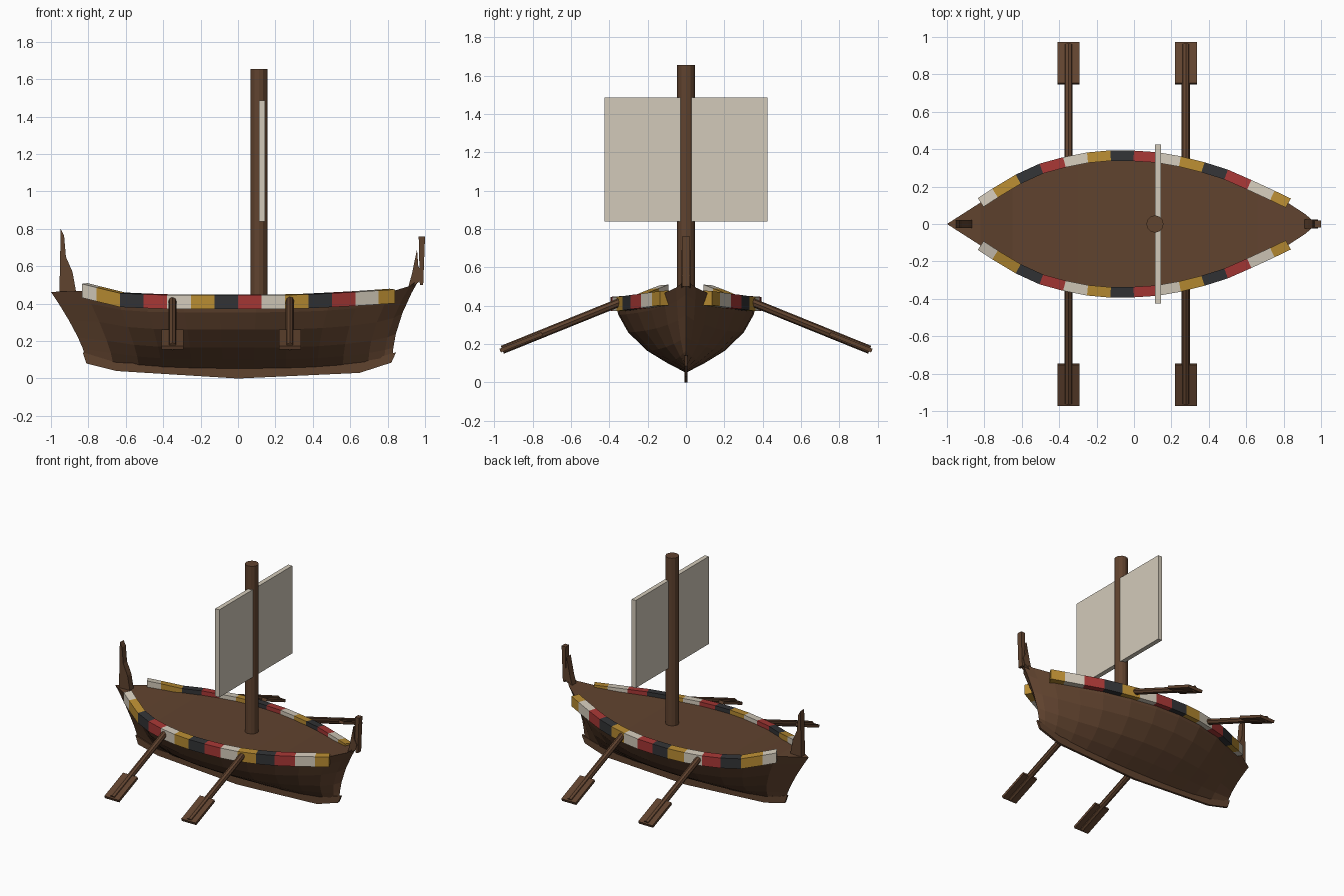
import bpy, bmesh, math
from mathutils import Vector, Matrix

if "Cube" in bpy.data.objects:
    bpy.data.objects.remove(bpy.data.objects["Cube"])


def material(name, rgb):
    m = bpy.data.materials.new(name)
    m.diffuse_color = (*rgb, 1)
    m.use_nodes = True
    m.node_tree.nodes["Principled BSDF"].inputs["Base Color"].default_value = m.diffuse_color
    return m


WOOD = material("brown wood", (0.118, 0.056, 0.028))
CREAM = material("cream", (0.65, 0.59, 0.49))
GOLD = material("gold", (0.48, 0.26, 0.032))
BLACK = material("charcoal", (0.032, 0.033, 0.036))
RED = material("red", (0.38, 0.038, 0.035))


def finish(name, bm, mats):
    bmesh.ops.remove_doubles(bm, verts=bm.verts, dist=0.0005)
    bmesh.ops.recalc_face_normals(bm, faces=bm.faces)
    me = bpy.data.meshes.new(name)
    bm.to_mesh(me)
    bm.free()
    for m in mats:
        me.materials.append(m)
    ob = bpy.data.objects.new(name, me)
    bpy.context.collection.objects.link(ob)
    return ob


def box(name, lo, hi, mat):
    bm = bmesh.new()
    lo, hi = Vector(lo), Vector(hi)
    bmesh.ops.create_cube(bm, size=1, matrix=Matrix.Translation((lo + hi) / 2)
                          @ Matrix.Diagonal((*(hi - lo), 1)))
    return finish(name, bm, [mat])


def plate(name, profile, half):
    """Extrude an x-z outline to both sides of the centre plane."""
    bm = bmesh.new()
    f = bm.faces.new([bm.verts.new((x, -half, z)) for x, z in profile])
    ext = bmesh.ops.extrude_face_region(bm, geom=[f])["geom"]
    bmesh.ops.translate(bm, vec=(0, 2 * half, 0),
                        verts=[v for v in ext if isinstance(v, bmesh.types.BMVert)])
    return finish(name, bm, [WOOD])


def interp(table, x, col):
    for a, b in zip(table, table[1:]):
        if x <= b[0]:
            t = max(0, (x - a[0]) / (b[0] - a[0]))
            return a[col] + t * (b[col] - a[col])
    return table[-1][col]


# Hull stations: x at the deck, half width, deck height
STATIONS = [(-1, 0, .463), (-.82, .115, .468), (-.65, .225, .432), (-.5, .295, .422),
            (-.3, .35, .42), (-.1, .368, .42), (.1, .36, .42), (.3, .325, .422),
            (.5, .262, .43), (.66, .19, .443), (.82, .115, .465), (.92, .05, .495),
            (.972, 0, .535)]
# Rib shape: fraction of width, fraction of height
RIB = [(0, 0), (.27, .14), (.55, .31), (.82, .57), (.96, .82), (1, 1)]

# Hull with deck
bm = bmesh.new()
rings = []
for x, w, s in STATIONS:
    low = x * (.815 if x < 0 else .85)
    keel = .05 + .06 * abs(x) ** 3
    half = [(low + (x - low) * h ** (1.3 if x < 0 else 1.8), w * f, keel + (s - keel) * h)
            for f, h in RIB]
    pts = [(a, -b, c) for a, b, c in reversed(half)] + half[1:]
    rings.append([bm.verts.new(p) for p in pts])
n = len(rings[0])
for a, b in zip(rings, rings[1:]):
    for i in range(n):
        j = (i + 1) % n          # the wrap-around strip is the deck
        bm.faces.new((a[i], a[j], b[j], b[i]))
finish("hull", bm, [WOOD])

# Keel blade under the hull
plate("keel", [(-.81, .08), (-.65, .04), (0, 0), (.65, .03), (.82, .085), (.845, .14),
               (.65, .085), (0, .07), (-.65, .085), (-.83, .14)], .008)

# Painted rails: chain of coloured blocks on each deck edge
EDGES = [-.82] + [-.7425 + .1235 * i for i in range(13)] + [.825]
RAIL_Z = [(-.82, .47), (-.62, .42), (-.4, .41), (.3, .41), (.6, .425), (.825, .44)]
for side, label in ((-1, "front_rail"), (1, "back_rail")):
    bm = bmesh.new()
    loops = []
    for x in EDGES:
        y = interp(STATIONS, x, 1)
        slope = (interp(STATIONS, x + .06, 1) - interp(STATIONS, x - .06, 1)) / .12
        nrm = Vector((-slope, 1)).normalized() * .028
        z = interp(RAIL_Z, x, 1)
        loops.append([bm.verts.new((x + k * nrm.x, side * (y + k * nrm.y), z + dz))
                      for k, dz in ((-1, -.038), (1, -.038), (1, .036), (-1, .04))])
    for i, (a, b) in enumerate(zip(loops, loops[1:])):
        for q in range(4):
            f = bm.faces.new((a[q], a[(q + 1) % 4], b[(q + 1) % 4], b[q]))
            f.material_index = i % 4
    bm.faces.new(loops[0])
    bm.faces.new(loops[-1]).material_index = (len(loops) - 2) % 4
    finish(label, bm, [CREAM, GOLD, BLACK, RED])

# Mast and sail
bm = bmesh.new()
bmesh.ops.create_cone(bm, cap_ends=True, segments=12, radius1=.046, radius2=.046, depth=1.255,
                      matrix=Matrix.Translation((.112, 0, 1.0275)))
finish("mast", bm, [WOOD])
box("sail", (.112, -.425, .84), (.145, .425, 1.485), CREAM)

# Oars: round shaft with a flat blade, two on each side
for side in (-1, 1):
    for x in (-.35, .277):
        start, end = Vector((x, side * .34, .42)), Vector((x, side * .958, .17))
        axis = (end - start).normalized()
        turn = Vector((0, 0, 1)).rotation_difference(axis).to_matrix().to_4x4()
        bm = bmesh.new()
        bmesh.ops.create_cone(bm, cap_ends=True, segments=8, radius1=.022, radius2=.022,
                              depth=(end - start).length,
                              matrix=Matrix.Translation((start + end) / 2) @ turn)
        bmesh.ops.create_cube(bm, size=1, matrix=Matrix.Translation(end - axis * .106) @ turn
                              @ Matrix.Diagonal((.117, .02, .236, 1)))
        finish("oar", bm, [WOOD])

# Carved posts at both ends
plate("stern_post", [(-.955, .45), (-.948, .80), (-.93, .765), (-.92, .65), (-.885, .57),
                     (-.865, .46)], .022)
plate("bow_post", [(.905, .47), (.93, .56), (.957, .69), (.964, .60), (.985, .56), (.972, .52)], .024)
plate("bow_head", [(.972, .50), (.966, .76), (1, .76), (.99, .50)], .02)
